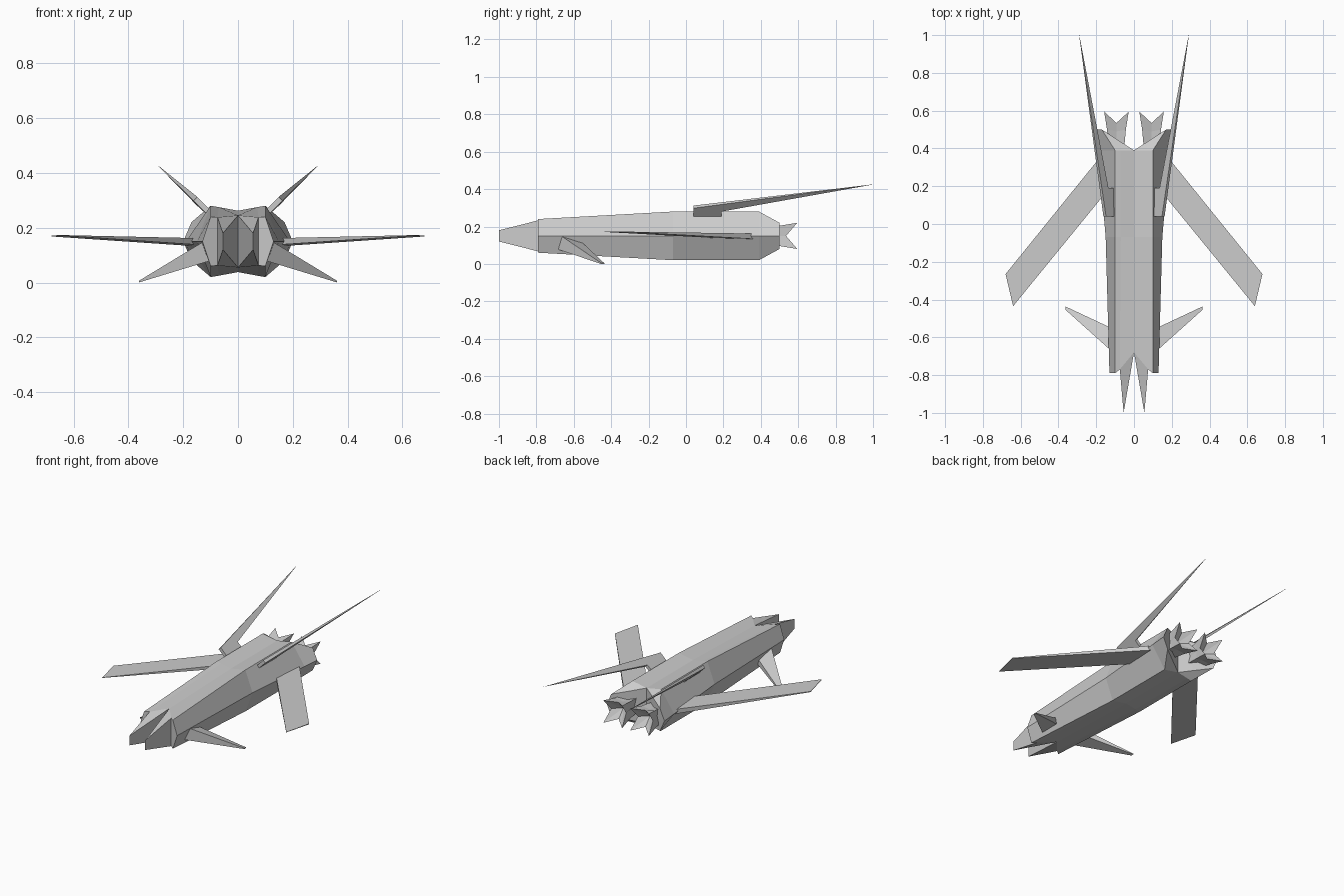
import bpy, bmesh
from mathutils import Vector

if "Cube" in bpy.data.objects:
    bpy.data.objects.remove(bpy.data.objects["Cube"])


def build(name, verts, faces):
    """Mesh of one side, mirrored across x = 0 and welded on the centre line."""
    bm = bmesh.new()
    for s in (1, -1):
        vs = [bm.verts.new((v[0] * s, v[1], v[2])) for v in verts]
        for f in faces:
            bm.faces.new([vs[i] for i in f])
    bmesh.ops.remove_doubles(bm, verts=bm.verts, dist=1e-4)
    bmesh.ops.dissolve_degenerate(bm, edges=bm.edges, dist=1e-5)
    bmesh.ops.recalc_face_normals(bm, faces=bm.faces)
    me = bpy.data.meshes.new(name)
    bm.to_mesh(me)
    bm.free()
    ob = bpy.data.objects.new(name, me)
    bpy.context.collection.objects.link(ob)
    return ob


def prism(name, a, b):
    """Solid between two matching outlines."""
    n = len(a)
    faces = [range(n), range(2 * n - 1, n - 1, -1)]
    faces += [(i, (i + 1) % n, n + (i + 1) % n, n + i) for i in range(n)]
    return build(name, list(a) + list(b), faces)


# Fuselage: half rings as (y, x, height above the z = 0.15 axis) from centre top to the side
def half_ring(centre, valley, corner, side):
    up = [centre, valley, corner]
    return ([(x, y, 0.15 + h) for y, x, h in up] + [(side[1], side[0], 0.15)]
            + [(x, y, 0.15 - h) for y, x, h in reversed(up)])


rings = [
    half_ring((-0.68, 0, 0.095), (-0.77, 0.075, 0.088), (-0.79, 0.10, 0.09), (-0.79, 0.13)),
    half_ring((-0.07, 0, 0.112), (-0.07, 0.07, 0.125), (-0.07, 0.10, 0.13), (-0.07, 0.15)),
    half_ring((0.39, 0, 0.112), (0.39, 0.07, 0.125), (0.39, 0.10, 0.13), (0.39, 0.19)),
    half_ring((0.39, 0, 0.112), (0.435, 0.07, 0.094), (0.50, 0.17, 0.07), (0.50, 0.20)),
]
verts = [p for r in rings for p in r]
faces = [(7 * r + i, 7 * r + i + 1, 7 * r + i + 8, 7 * r + i + 7)
         for r in range(3) for i in range(6)]
# Forked nose prong and the notched tail wall
t = len(verts)
verts += [(0.055, -1, 0.18), (0.055, -1, 0.12)]
faces += [(0, t, t + 1, 6), (0, 1, t), (1, 5, t + 1, t), (5, 6, t + 1), (1, 2, 3, 4, 5),
          (21, 22, 26, 27), (22, 23, 24, 25, 26)]
build("fuselage", verts, faces)

# Forward-swept wings, thick at the root and thin at the tip
wing = [(0.15, 0.165, 0.15, 0.012), (0.15, 0.39, 0.147, 0.015),
        (0.68, -0.265, 0.17, 0.002), (0.64, -0.435, 0.172, 0.001)]
prism("wings", [(x, y, z + d) for x, y, z, d in wing],
      [(x, y, z - d) for x, y, z, d in wing])

# Drooping canards near the nose
prism("canards",
      [(0.10, -0.69, 0.165), (0.10, -0.69, 0.08), (0.10, -0.56, 0.08), (0.10, -0.56, 0.12)],
      [(0.362, -0.455, 0.006), (0.362, -0.455, 0.0), (0.362, -0.437, 0.0), (0.362, -0.437, 0.004)])

# Canted tail fins drawn out into long spikes
fin = [(0.095, 0.04, 0.245), (0.155, 0.04, 0.305), (0.29, 1.0, 0.425),
       (0.142, 0.19, 0.287), (0.095, 0.19, 0.245)]
half_thick = [0.007, 0.007, 0.0005, 0.007, 0.007]
side = [[Vector(p) + Vector((s * h, 0, -s * h)) for p, h in zip(fin, half_thick)]
        for s in (1, -1)]
prism("tail_fins", *side)

# Square nozzles with flared pointed corners and V-cut sides
square = [(1, 1), (0, 1), (-1, 1), (-1, 0), (-1, -1), (0, -1), (1, -1), (1, 0)]


def nozzle_ring(hw, y_corner, y_mid):
    return [(0.093 + hw * a, y_corner if a * b else y_mid, 0.15 + hw * 1.08 * b)
            if a * b else (0.093 + hw * 0.8 * a, y_mid, 0.15 + hw * 0.8 * b)
            for a, b in square]


verts = (nozzle_ring(0.042, 0.41, 0.41) + nozzle_ring(0.05, 0.50, 0.49)
         + nozzle_ring(0.065, 0.595, 0.535) + [(0.093, 0.49, 0.15)])
faces = [(8 * r + i, 8 * r + (i + 1) % 8, 8 * r + 8 + (i + 1) % 8, 8 * r + 8 + i)
         for r in range(2) for i in range(8)]
faces += [(16 + i, 16 + (i + 1) % 8, 24) for i in range(8)] + [range(7, -1, -1)]
build("engine_nozzles", verts, faces)
